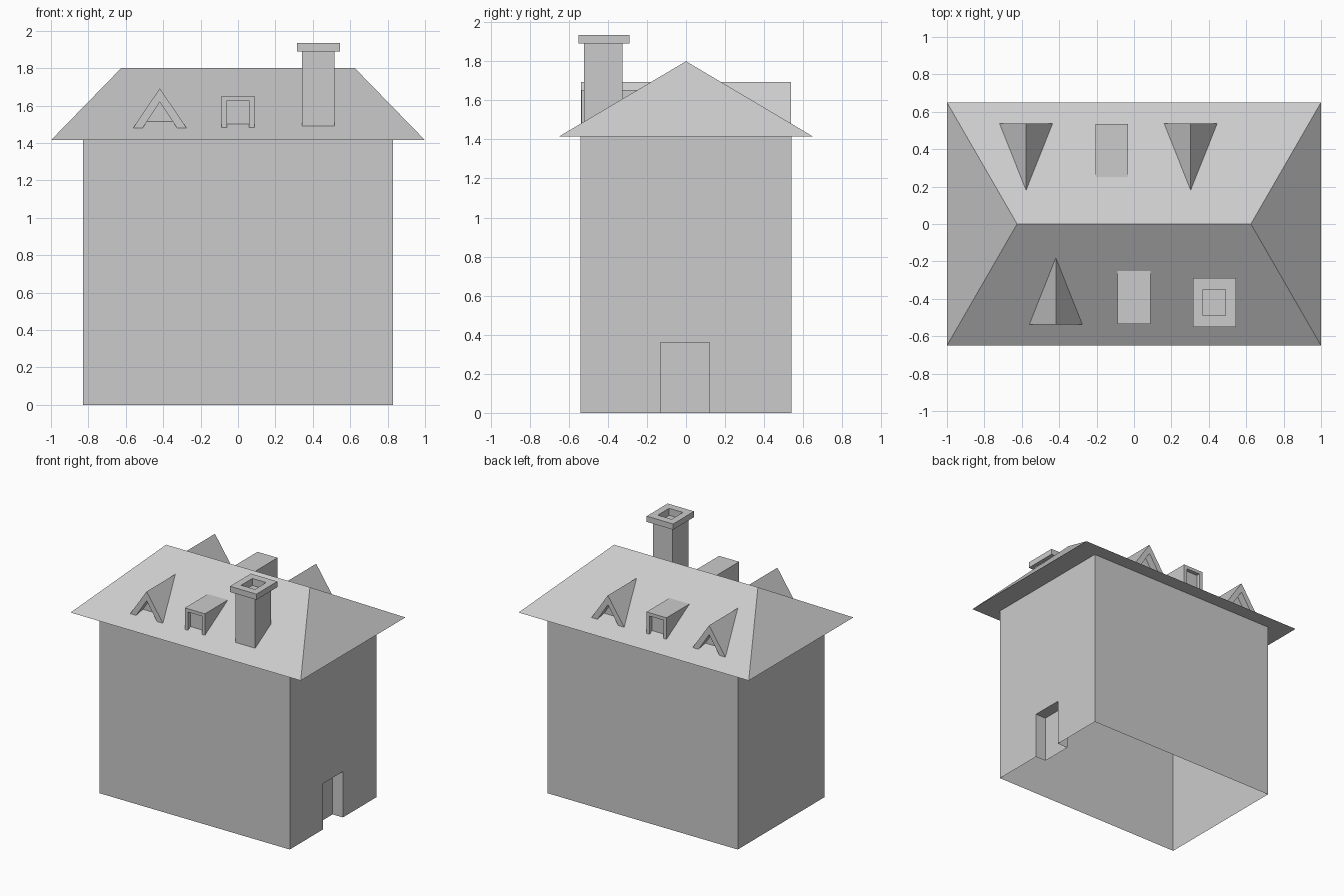
import bpy, bmesh
from mathutils import Vector

cube = bpy.data.objects.get("Cube")
if cube:
    bpy.data.objects.remove(cube, do_unlink=True)

GREY = (0.6, 0.6, 0.6, 1.0)
grey = bpy.data.materials.new("plain_grey")
grey.use_nodes = True
grey.diffuse_color = GREY
grey.node_tree.nodes["Principled BSDF"].inputs["Base Color"].default_value = GREY


def loft(name, rows, closed=False, cap_start=False, cap_end=False):
    """Skin a list of equally long point rows into one flat-shaded object."""
    bm = bmesh.new()
    rings = [[bm.verts.new(Vector(p)) for p in row] for row in rows]
    count = len(rings[0])
    for a, b in zip(rings, rings[1:]):
        for i in range(count if closed else count - 1):
            j = (i + 1) % count
            bm.faces.new((a[i], a[j], b[j], b[i]))
    if cap_start:
        bm.faces.new(rings[0][::-1])
    if cap_end:
        bm.faces.new(rings[-1])
    bmesh.ops.remove_doubles(bm, verts=bm.verts, dist=0.0001)
    bmesh.ops.recalc_face_normals(bm, faces=bm.faces)
    mesh = bpy.data.meshes.new(name)
    bm.to_mesh(mesh)
    bm.free()
    mesh.materials.append(grey)
    obj = bpy.data.objects.new(name, mesh)
    bpy.context.collection.objects.link(obj)
    return obj


def rect(x0, x1, y0, y1, z):
    return [(x0, y0, z), (x1, y0, z), (x1, y1, z), (x0, y1, z)]


# Walls: open underneath, with a recessed doorway in the +x end
def arch(x, y0, y1, top):
    return [(x, y0, 0), (x, y0, top), (x, y1, top), (x, y1, 0)]


END, SIDE, EAVE = 0.828, 0.54, 1.415
loft("house_walls", [
    arch(-END, -SIDE, SIDE, EAVE + 0.005),
    arch(END, -SIDE, SIDE, EAVE + 0.005),
    arch(END, -0.13, 0.12, 0.36),
    arch(END - 0.09, -0.13, 0.12, 0.36),
], cap_start=True, cap_end=True)

# Hipped roof with a flat underside
loft("hipped_roof", [
    rect(-1, 1, -0.65, 0.65, EAVE),
    rect(-0.625, 0.625, 0, 0, 1.8),
], closed=True, cap_start=True)

# Chimney: shaft, projecting cap and shallow flue
loft("chimney", [
    rect(0.343, 0.515, -0.522, -0.325, 1.45),
    rect(0.343, 0.515, -0.522, -0.325, 1.89),
    rect(0.315, 0.545, -0.55, -0.29, 1.89),
    rect(0.315, 0.545, -0.55, -0.29, 1.935),
    rect(0.37, 0.49, -0.49, -0.35, 1.935),
    rect(0.37, 0.49, -0.49, -0.35, 1.88),
], closed=True, cap_start=True, cap_end=True)


# Dormers: hollow-fronted prisms running back into the roof slope
def dormer(name, x, side, outer, inner, front, back, depth):
    def row(profile, y):
        return [(x + px, side * y, pz) for px, pz in profile]
    loft(name, [row(outer, back), row(outer, front),
                row(inner, front), row(inner, front - depth)], cap_end=True)


BASE = 1.48
gable = [(-0.143, BASE), (0, 1.693), (0.143, BASE)]
gable_opening = [(-0.092, BASE), (0, 1.62), (0.092, BASE)]
flat = [(-0.087, BASE), (-0.087, 1.652), (0.087, 1.652), (0.087, BASE)]
flat_opening = [(-0.06, BASE), (-0.06, 1.626), (0.06, 1.626), (0.06, BASE)]

for name, x, side in (("front_gable_dormer", -0.418, -1),
                      ("back_gable_dormer_a", -0.577, 1),
                      ("back_gable_dormer_b", 0.303, 1)):
    dormer(name, x, side, gable, gable_opening, 0.538, 0.18, 0.055)
for name, x, side in (("front_flat_dormer", 0.0, -1),
                      ("back_flat_dormer", -0.118, 1)):
    dormer(name, x, side, flat, flat_opening, 0.535, 0.25, 0.03)
